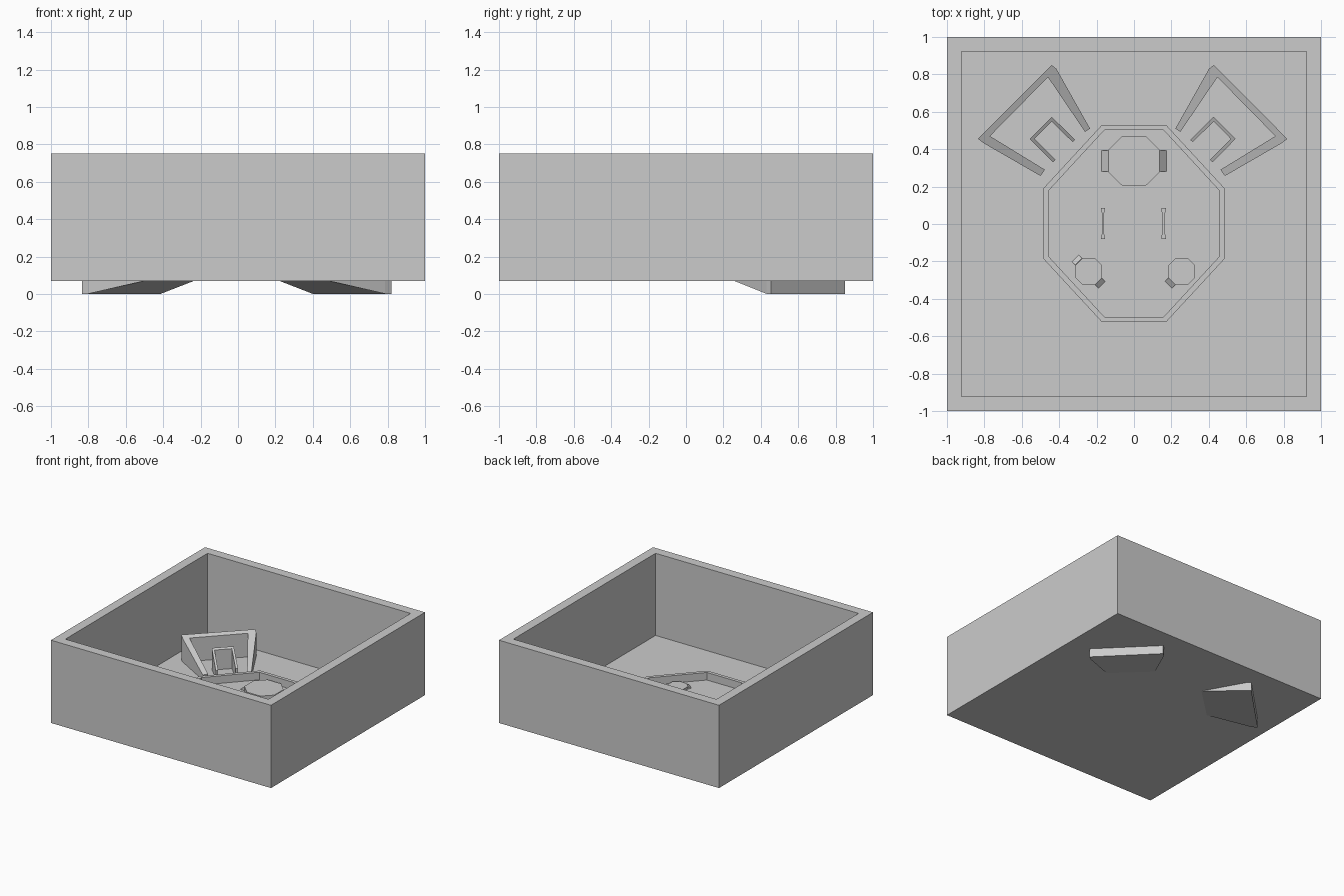
import bpy, bmesh, math
from mathutils import Vector

if "Cube" in bpy.data.objects:
    bpy.data.objects.remove(bpy.data.objects["Cube"])

FLOOR = 0.075


def prism(name, pts, bottom, top):
    """Prism over a 2D outline; bottom/top are heights or functions of (x, y)."""
    zb = bottom if callable(bottom) else lambda x, y: bottom
    zt = top if callable(top) else lambda x, y: top
    bm = bmesh.new()
    lo = [bm.verts.new((x, y, zb(x, y))) for x, y in pts]
    hi = [bm.verts.new((x, y, zt(x, y))) for x, y in pts]
    n = len(pts)
    bm.faces.new(lo[::-1])
    bm.faces.new(hi)
    for i in range(n):
        j = (i + 1) % n
        bm.faces.new((lo[i], lo[j], hi[j], hi[i]))
    return finish(name, bm)


def ring(name, outer, inner, bottom, top, bottom_in):
    """Closed rim between two matching outlines, open in the middle."""
    bm = bmesh.new()
    loops = [[bm.verts.new((x, y, z)) for x, y in pts] for pts, z in
             ((outer, bottom), (outer, top), (inner, top), (inner, bottom_in))]
    n = len(outer)
    for a, b in zip(loops, loops[1:]):
        for i in range(n):
            j = (i + 1) % n
            bm.faces.new((a[i], a[j], b[j], b[i]))
    bm.faces.new(loops[0][::-1])
    bm.faces.new(loops[3])
    return finish(name, bm)


def finish(name, bm):
    bmesh.ops.recalc_face_normals(bm, faces=bm.faces)
    me = bpy.data.meshes.new(name)
    bm.to_mesh(me)
    bm.free()
    ob = bpy.data.objects.new(name, me)
    bpy.context.collection.objects.link(ob)
    return ob


def square(r):
    return [(-r, -r), (r, -r), (r, r), (-r, r)]


def octagon(cx, cy, rx, ry, k=0.45):
    p = [(1, -k), (1, k), (k, 1), (-k, 1), (-1, k), (-1, -k), (-k, -1), (k, -1)]
    return [(cx + rx * a, cy + ry * b) for a, b in p]


def ramp(name, cx, cy, angle, near, far, half, top):
    """Sloping facet leaning from a disc edge down to the floor."""
    d = Vector((math.cos(angle), math.sin(angle)))
    s = Vector((-d.y, d.x))
    c = Vector((cx, cy))
    pts = [c + d * near - s * half, c + d * far - s * half,
           c + d * far + s * half, c + d * near + s * half]
    def height(x, y):
        t = ((Vector((x, y)) - c).dot(d) - near) / (far - near)
        return top + (FLOOR + 0.002 - top) * t
    prism(name, [tuple(p) for p in pts], 0.072, height)


# open square tray
ring("tray", square(1.0), square(0.923), 0.07, 0.75, FLOOR)

# octagonal face rim
outer = [(0.485, -0.185), (0.485, 0.19), (0.171, 0.53), (-0.171, 0.53),
         (-0.485, 0.19), (-0.485, -0.185), (-0.171, -0.525), (0.171, -0.525)]
inner = [(0.457, -0.173), (0.457, 0.178), (0.158, 0.502), (-0.158, 0.502),
         (-0.457, 0.178), (-0.457, -0.173), (-0.158, -0.497), (0.158, -0.497)]
ring("face_rim", outer, inner, 0.072, 0.138, FLOOR + 0.001)

# ears: tilted U-shaped rims with wedges poking out below the tray
EAR_OUT = [(-0.50, 0.257), (-0.80, 0.43), (-0.834, 0.455),
           (-0.44, 0.85), (-0.415, 0.83), (-0.235, 0.51)]
EAR_IN = [(-0.262, 0.493), (-0.46, 0.785), (-0.77, 0.47), (-0.476, 0.29)]
SMALL = [(-0.433, 0.33), (-0.557, 0.455), (-0.44, 0.573), (-0.315, 0.45),
         (-0.328, 0.438), (-0.44, 0.548), (-0.532, 0.455), (-0.42, 0.343)]

for side, m in (("left", 1), ("right", -1)):
    shift = -0.007

    def flip(pts):
        return [(shift + m * (x - shift), y) for x, y in pts]

    def along(x, y):
        return (y - (shift + m * (x - shift))) / math.sqrt(2)

    prism(side + "_ear_rim", flip(EAR_OUT + EAR_IN), 0.07,
          lambda x, y: 0.115 + 0.44 * (along(x, y) - 0.53))
    prism(side + "_ear_wedge", flip(EAR_OUT),
          lambda x, y: min(0.07, max(0, 0.07 * (0.875 - along(x, y)) / 0.34)), 0.071)
    prism(side + "_inner_ear_rim", flip(SMALL), 0.072,
          lambda x, y: 0.145 + 0.59 * (along(x, y) - 0.54))

    # slim cheek bars with wider ends
    x = -0.166 if m > 0 else 0.159
    prism(side + "_cheek_bar", [(x + a, b) for a, b in (
        (-.011, -.08), (.011, -.08), (.011, -.06), (.006, -.055), (.006, .06),
        (.011, .065), (.011, .085), (-.011, .085), (-.011, .065),
        (-.006, .06), (-.006, -.055), (-.011, -.06))], 0.072, 0.1)

    # small octagonal discs with leaning facets
    x = -0.243 if m > 0 else 0.255
    prism(side + "_small_disc", octagon(x, -0.254, 0.072, 0.072), 0.072, 0.097)
    a = -math.pi / 4 if m > 0 else -3 * math.pi / 4
    ramp(side + "_small_disc_lower_ramp", x, -0.254, a, 0.074, 0.1, 0.026, 0.097)
    if m > 0:
        ramp(side + "_small_disc_upper_ramp", x, -0.254, a + math.pi, 0.074, 0.1, 0.026, 0.097)

    # leaning facets beside the large disc
    ramp(side + "_large_disc_ramp", 0, 0.337, math.pi if m > 0 else 0,
         0.134, 0.174, 0.056, 0.115)

# large octagonal disc
prism("large_disc", octagon(0, 0.337, 0.136, 0.134), 0.072, 0.115)
